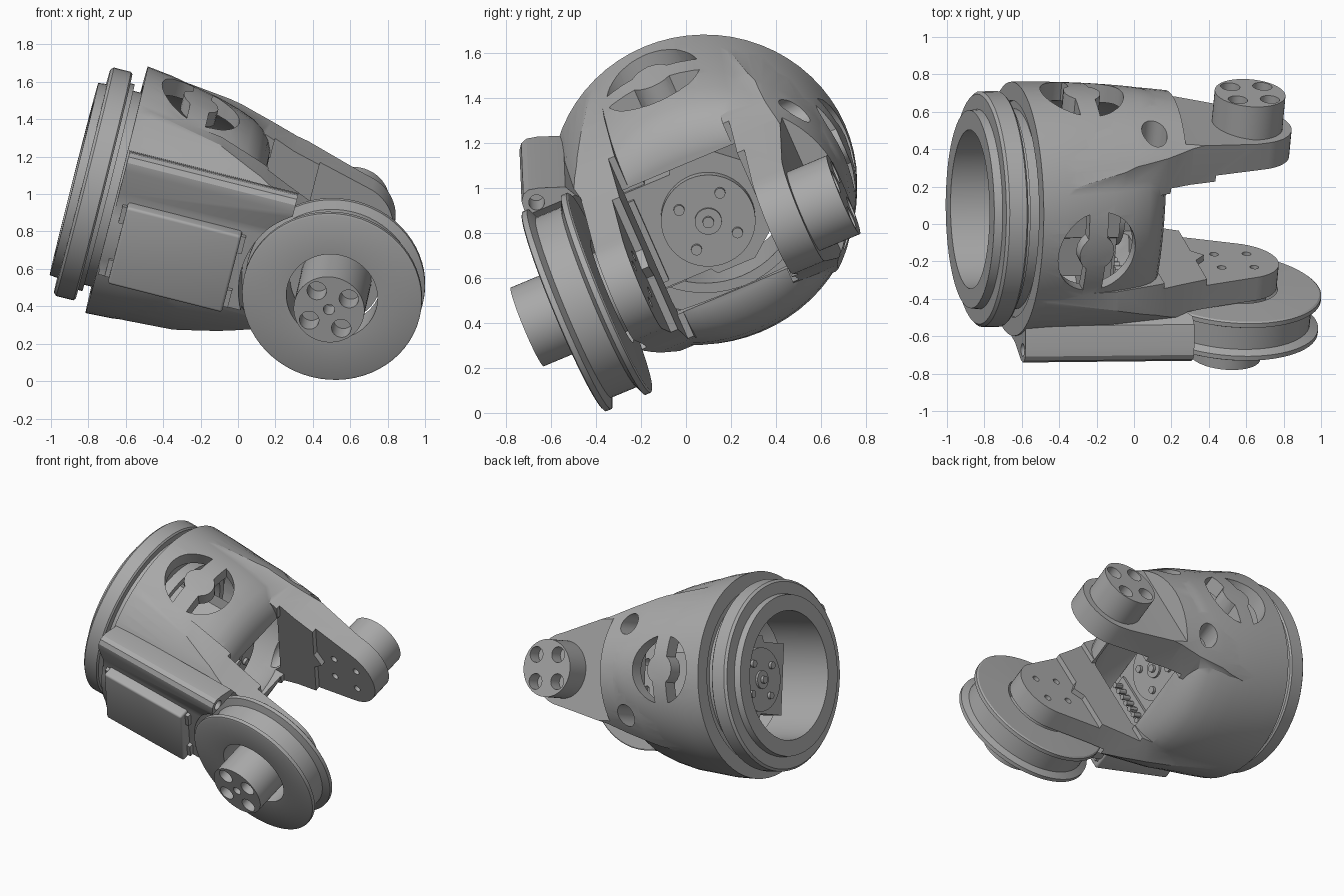
import bpy, bmesh
from math import cos, sin, pi, radians
from mathutils import Vector, Matrix

cube = bpy.data.objects.get("Cube")
if cube:
    bpy.data.objects.remove(cube, do_unlink=True)

grey = bpy.data.materials.new("plain grey")
grey.use_nodes = True
grey.diffuse_color = (0.4, 0.4, 0.4, 1)
grey.node_tree.nodes["Principled BSDF"].inputs["Base Color"].default_value = (0.4, 0.4, 0.4, 1)

# Local frame: u along the tube, v along the fork axle, p across both
U = Vector((0.969, 0.01, -0.245)).normalized()
V = Vector((0.085, 0.919, 0.385))
V = (V - U * V.dot(U)).normalized()
P = U.cross(V)
FRAME = Matrix.Translation((-0.775, 0.08, 1.055)) @ Matrix((U, V, P)).transposed().to_4x4()
AXLE = 1.38
SEG = 64
parts = []


def loft(name, rings, closed=False):
    """Skin a list of equal point rings; cap the ends unless closed."""
    bm = bmesh.new()
    vs = [[bm.verts.new(c) for c in r] for r in rings]
    n = len(vs[0])
    pairs = list(zip(vs, vs[1:]))
    if closed:
        pairs.append((vs[-1], vs[0]))
    else:
        bm.faces.new(vs[0])
        bm.faces.new(vs[-1])
    for a, b in pairs:
        for i in range(n):
            j = (i + 1) % n
            bm.faces.new((a[i], a[j], b[j], b[i]))
    bmesh.ops.recalc_face_normals(bm, faces=bm.faces)
    me = bpy.data.meshes.new(name)
    bm.to_mesh(me)
    bm.free()
    me.materials.append(grey)
    ob = bpy.data.objects.new(name, me)
    bpy.context.collection.objects.link(ob)
    return ob


def place(axis, t, a, b):
    return {"u": (t, a, b), "v": (a, t, b), "p": (a, b, t)}[axis]


def prism(name, pts, axis, lo, hi):
    return loft(name, [[place(axis, t, a, b) for a, b in pts] for t in (lo, hi)])


def box(name, u, v, p):
    return prism(name, [(v[0], p[0]), (v[1], p[0]), (v[1], p[1]), (v[0], p[1])], "u", *u)


def circle(axis, t, r, c=(0, 0), r2=None, n=SEG):
    return [place(axis, t, c[0] + r * cos(2 * pi * i / n), c[1] + (r2 or r) * sin(2 * pi * i / n))
            for i in range(n)]


def tube(name, stations):
    return loft(name, [circle("u", u, a, r2=b) for u, a, b in stations])


def rod(name, axis, lo, hi, r, c=(0, 0), n=32):
    return loft(name, [circle(axis, t, r, c, n=n) for t in (lo, hi)])


def lathe(name, axis, profile, c=(0, 0)):
    return loft(name, [circle(axis, t, r, c) for t, r in profile], closed=True)


def boolean(ob, tool, op="DIFFERENCE"):
    m = ob.modifiers.new("cut", "BOOLEAN")
    m.operation, m.solver, m.object = op, "EXACT", tool
    bpy.context.view_layer.objects.active = ob
    bpy.ops.object.modifier_apply(modifier=m.name)
    bpy.data.objects.remove(tool, do_unlink=True)


def keep(ob):
    parts.append(ob)
    return ob


# Mounting ring with raised lip, neck and inner sleeve
keep(lathe("mounting_ring", "u", [(-.105, .425), (-.105, .53), (-.06, .535), (-.06, .615), (-.045, .63),
                                  (.05, .63), (.06, .62), (.06, .57), (.085, .57), (.085, .535),
                                  (.145, .535), (.145, .6), (.2, .6), (.2, .47), (.27, .47),
                                  (.27, .425)]))

# Domed shell, slightly fuller underneath
outer = [(.13, .68, .68), (.27, .68, .66), (.4, .68, .63), (.54, .675, .6), (.66, .67, .56),
         (.75, .665, .52), (.81, .66, .475), (.85, .65, .42), (.875, .645, .36), (.88, .64, .32)]
shell = keep(loft("shell", [[(x, y, z * (1 + .13 * (u - .13)) if z < 0 else z)
                             for x, y, z in circle("u", u, a, r2=b)] for u, a, b in outer]))

# Two tapering fork cheeks with round tips; the front one is fuller
tip = [(AXLE + .24 * cos(radians(a)), .24 * sin(radians(a))) for a in range(72, -73, -6)]
rear_half = [(.2, .58), (.6, .495), (.85, .41), (1.0, .35)]
rear_round = [(.1, .67, .67), (.67, .66, .635), (.85, .65, .58), (1.0, .635, .55), (1.8, .6, .48)]
front_half = [(.2, .61), (.6, .555), (.85, .465), (1.0, .395), (1.15, .33)]
front_round = [(.1, .675, .675), (.6, .665, .66), (1.0, .625, .605), (1.8, .56, .54)]
for side, half, form in ((1, rear_half, rear_round), (-1, front_half, front_round)):
    outline = half + tip + [(u, -p) for u, p in reversed(half)]
    cheek = prism("cheek", outline, "v", side * .25, side * .75)
    boolean(cheek, tube("round", form), "INTERSECT")
    if side > 0:
        flat = [(.96, .51), (AXLE, .468), (1.9, .468), (1.9, .9), (.96, .9)]
        boolean(cheek, prism("flat", flat, "p", -.6, .6))
    boolean(shell, cheek, "UNION")

# Side housing with rounded bar along its top edge, drilled at both ends
section = [(-.36, .2), (-.49, .45), (-.6, .492), (-.645, .502), (-.675, .492), (-.695, .465),
           (-.7, .42), (-.662, .27), (-.66, -.22), (-.36, -.22)]
housing = prism("housing", section, "u", .14, 1.07)
for lo, hi in ((.05, .3), (.9, 1.2)):
    boolean(housing, rod("bar_hole", "u", lo, hi, .035, (-.635, .435)))
boolean(shell, housing, "UNION")

# Hollow inside and the gap between the cheeks
boolean(shell, tube("hollow", [(.1, .58, .58), (.4, .58, .55), (.66, .575, .485),
                               (.8, .56, .41), (.86, .5, .33)]))
boolean(shell, box("mouth", (.7, 1.0), (-.28, .28), (-.33, .29)))
boolean(shell, box("gap", (.885, 1.9), (-.28, .28), (-.8, .8)))
zigzag = [(1.15, -.4), (1.15, -.06), (1.21, 0), (1.15, .07), (1.15, .4), (1.8, .4), (1.8, -.4)]
boolean(shell, prism("step", zigzag, "v", -.315, .315))

# Clearance for the pulley
boolean(shell, rod("clearance", "v", -.95, -.45, .505, (AXLE, 0), SEG))

# Round vents split by a bar with a round centre
for axis in ("p", "v"):
    for s in (-1, 1):
        arc = [(.225 * cos(radians(a)), .225 * sin(radians(a))) for a in range(-76, 77, 8)]
        boss = [(.1 * cos(radians(a)), .1 * sin(radians(a))) for a in range(57, -58, -19)]
        slot = [(.45 + s * x, y) for x, y in arc + boss]
        boolean(shell, prism("vent", slot, axis, .4, .8))

# Rear bores and screw holes in the fork tips
for s in (-1, 1):
    boolean(shell, rod("bore", "v", .3, .8, .07, (.79, s * .3)))
    for t in (-1, 1):
        for side in (-1, 1):
            lo, hi = sorted((side * .27, side * .36))
            boolean(shell, rod("screw_hole", "v", lo, hi, .024, (AXLE + s * .09, t * .09), 16))

# Axle hubs with bolt holes in the outer face
for name, lo, hi in (("rear_hub", .42, .66), ("front_hub", -.42, -.87)):
    hub = keep(rod(name, "v", min(lo, hi), max(lo, hi), .19, (AXLE, 0), SEG))
    ends = sorted((hi * .86, hi * 1.1))
    for i in range(4):
        a = pi / 4 + i * pi / 2
        boolean(hub, rod("bolt_hole", "v", *ends, .052, (AXLE + .125 * cos(a), .125 * sin(a))))
    if lo < 0:
        boolean(hub, rod("centre_hole", "v", *ends, .03, (AXLE, 0)))

# Grooved pulley on the front cheek
keep(lathe("pulley", "v", [(-.69, .245), (-.695, .472), (-.69, .482), (-.665, .482), (-.645, .435),
                           (-.52, .435), (-.5, .482), (-.475, .482), (-.468, .472), (-.46, .245)],
           (AXLE, 0)))

# Servo cover plate and its clips
plate = keep(box("cover_plate", (.2, .83), (-.735, -.6), (-.23, .23)))
bev = plate.modifiers.new("edge", "BEVEL")
bev.width, bev.segments = .015, 3
bpy.context.view_layer.objects.active = plate
bpy.ops.object.modifier_apply(modifier="edge")
for u in (.19, .84):
    for p in (-.16, .16):
        keep(box("cover_clip", (u - .015, u + .015), (-.69, -.62), (p - .05, p + .05)))

# Inner motor with a faceplate and bolts at both ends
MID = -.03
can = [(-.3, .22), (-.08, .22), (-.06, .26), (.12, .26), (.27, .13), (.27, -.16), (.12, -.28),
       (-.06, -.28), (-.08, -.25), (-.3, -.25)]
keep(prism("motor_body", can, "u", .17, .66))
for base, d in ((.66, 1), (.17, -1)):
    def span(a, b):
        return sorted((base + d * a, base + d * b))
    keep(rod("motor_disc", "u", *span(-.01, .05), .21, (0, MID), SEG))
    keep(rod("motor_boss", "u", *span(.04, .065), .06, (0, MID)))
    keep(rod("motor_shaft", "u", *span(.04, .085), .025, (0, MID)))
    for i in range(4):
        a = pi / 4 + i * pi / 2
        keep(rod("motor_bolt", "u", *span(.04, .07), .024, (.14 * cos(a), MID + .14 * sin(a)), 16))

# Motor bracket reaching the housing, with connector pins
keep(box("motor_bracket", (.58, .64), (-.57, -.2), (-.26, .24)))
keep(box("pin_block", (.62, .68), (-.37, -.27), (-.22, .18)))
for i in range(7):
    keep(rod("connector_pin", "u", .66, .74, .018, (-.32, -.19 + i * .055), 12))

# Shade and stand every part in its final pose
for ob in parts:
    bpy.ops.object.select_all(action="DESELECT")
    ob.select_set(True)
    bpy.context.view_layer.objects.active = ob
    bpy.ops.object.shade_smooth_by_angle(angle=radians(30))
    ob.matrix_world = FRAME
